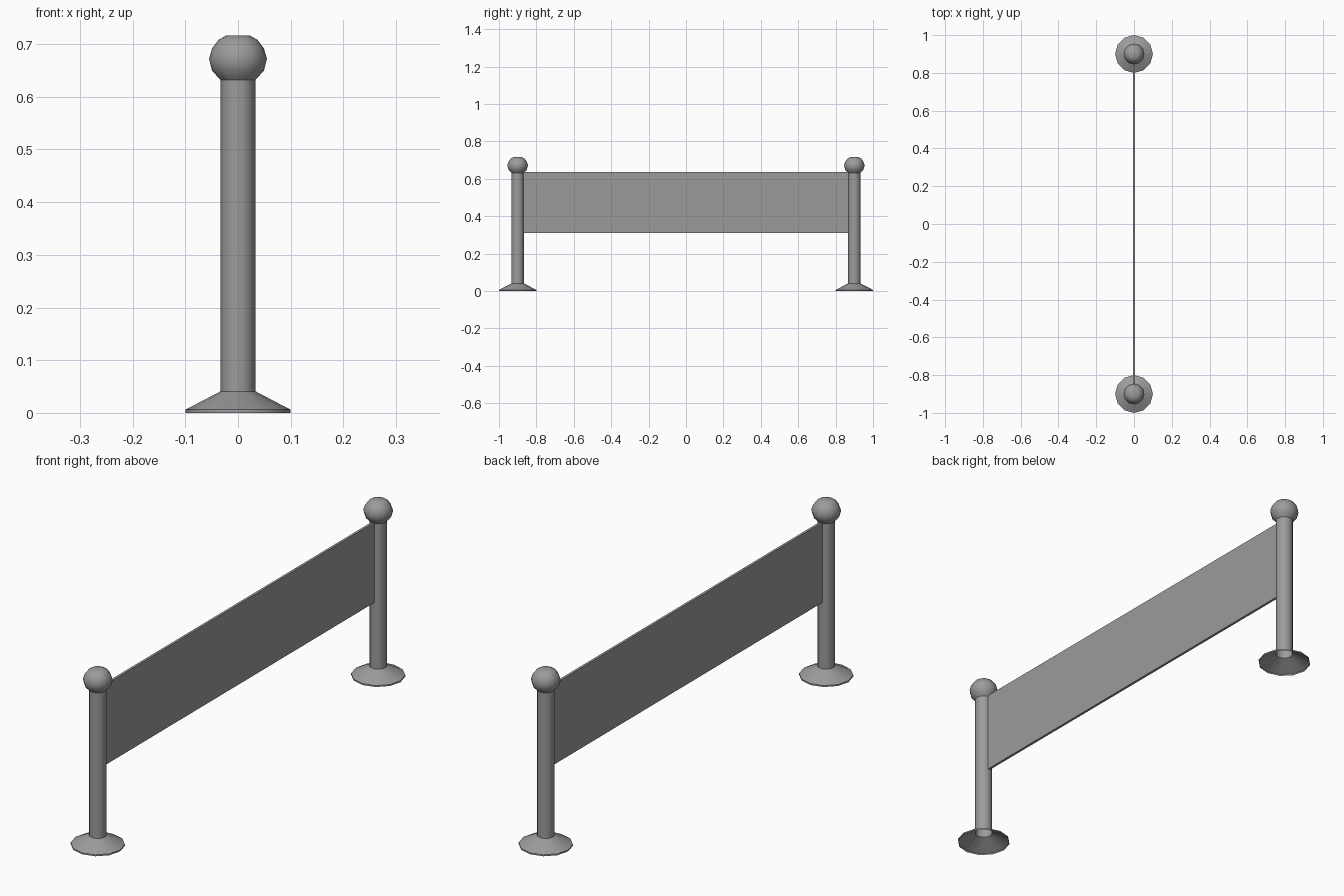
import bpy, bmesh, math

cube = bpy.data.objects.get("Cube")
if cube:
    bpy.data.objects.remove(cube, do_unlink=True)

SIDES = 12
POST_Y = 0.9

grey = bpy.data.materials.new("grey")
grey.use_nodes = True
colour = (0.33, 0.33, 0.33, 1)
grey.diffuse_color = colour
grey.node_tree.nodes["Principled BSDF"].inputs["Base Color"].default_value = colour


def add_object(name, bm):
    mesh = bpy.data.meshes.new(name)
    bm.to_mesh(mesh)
    bm.free()
    mesh.materials.append(grey)
    obj = bpy.data.objects.new(name, mesh)
    bpy.context.collection.objects.link(obj)
    return obj


def turned(name, profile, y, cap_top=False):
    """Turn a (radius, height) profile about the vertical axis at y."""
    bm = bmesh.new()
    rings = []
    for r, z in profile:
        angles = [math.tau * i / SIDES for i in range(SIDES)]
        rings.append([bm.verts.new((r * math.cos(a), y + r * math.sin(a), z)) for a in angles])
    for low, high in zip(rings, rings[1:]):
        for i in range(SIDES):
            j = (i + 1) % SIDES
            bm.faces.new((low[i], low[j], high[j], high[i]))
    if cap_top:
        bm.faces.new(rings[-1])
    obj = add_object(name, bm)
    bpy.ops.object.select_all(action="DESELECT")
    bpy.context.view_layer.objects.active = obj
    obj.select_set(True)
    bpy.ops.object.shade_smooth_by_angle(angle=math.radians(40))
    return obj


# Hollow flared foot, tubular pole and round knob
foot = [(0.1, 0), (0.1, 0.006), (0.033, 0.041)]
pole = [(0.033, 0.041), (0.033, 0.632)]
knob = [(0.033, 0.632), (0.049, 0.649), (0.055, 0.672),
        (0.049, 0.692), (0.037, 0.708), (0.023, 0.716)]

for end, side in (("front", -1), ("back", 1)):
    y = side * POST_Y
    turned(end + "_foot", foot, y)
    turned(end + "_pole", pole, y)
    turned(end + "_knob", knob, y, cap_top=True)

# Thin panel stretched between the poles
bm = bmesh.new()
bmesh.ops.create_cube(bm, size=1)
bmesh.ops.scale(bm, vec=(0.01, 1.744, 0.326), verts=bm.verts)
bmesh.ops.translate(bm, vec=(0, 0, 0.473), verts=bm.verts)
add_object("panel", bm)
